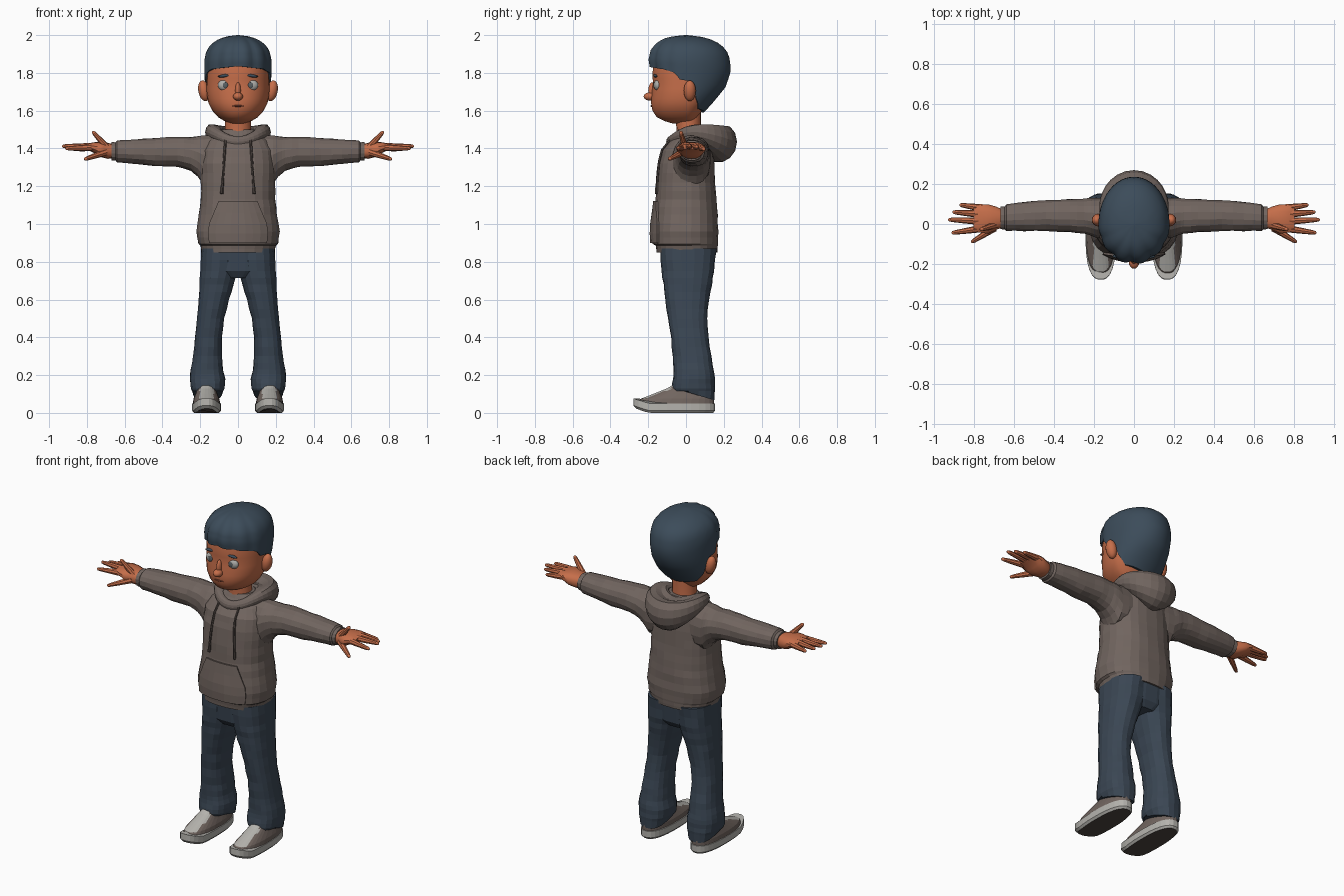
import bpy, bmesh, math
from mathutils import Vector, Matrix

if "Cube" in bpy.data.objects:
    bpy.data.objects.remove(bpy.data.objects["Cube"])

def material(name, rgb):
    m = bpy.data.materials.new(name)
    m.diffuse_color = (*rgb, 1)
    m.use_nodes = True
    m.node_tree.nodes["Principled BSDF"].inputs["Base Color"].default_value = m.diffuse_color
    return m

SKIN = material("skin", (0.56, 0.155, 0.068))
CLOTH = material("taupe_cloth", (0.165, 0.13, 0.115))
CORD = material("dark_taupe", (0.08, 0.062, 0.055))
DENIM = material("denim", (0.043, 0.062, 0.088))
HAIR = material("hair_blue", (0.045, 0.072, 0.102))
SOLE = material("light_grey", (0.46, 0.45, 0.42))
EYE = material("eye_grey", (0.42, 0.42, 0.40))
IRIS = material("iris_dark", (0.10, 0.12, 0.13))
LIP = material("mouth_brown", (0.22, 0.055, 0.03))

def finish(name, bm, mats, smooth=False):
    bmesh.ops.recalc_face_normals(bm, faces=bm.faces)
    me = bpy.data.meshes.new(name)
    bm.to_mesh(me)
    bm.free()
    for m in mats:
        me.materials.append(m)
    if smooth:
        for f in me.polygons:
            f.use_smooth = True
        me.set_sharp_from_angle(angle=math.radians(40))
    ob = bpy.data.objects.new(name, me)
    bpy.context.collection.objects.link(ob)
    return ob

def skin_rings(bm, rings, loop=False):
    """Bridge equal-length lists of points with quads, capping open ends."""
    vs = [[bm.verts.new(p) for p in r] for r in rings]
    n = len(vs[0])
    pairs = list(zip(vs, vs[1:])) + ([(vs[-1], vs[0])] if loop else [])
    for a, b in pairs:
        for j in range(n):
            k = (j + 1) % n
            bm.faces.new((a[j], a[k], b[k], b[j]))
    if not loop:
        bm.faces.new(vs[0])
        bm.faces.new(vs[-1])
    return vs

def loft(name, rings, mats, n=18, p=2.4, axis='Z', mid=None, sub=2, s=1, wrinkle=0, smooth=False, tweak=None):
    """rings: (height, a0, a1, b0, b1) superellipse extents along an axis."""
    full = []
    for r, q in zip(rings, rings[1:]):
        full += [[u + (v - u) * i / sub for u, v in zip(r, q)] for i in range(sub)]
    full.append(list(rings[-1]))
    out = []
    for h, a0, a1, b0, b1 in full:
        pts, cb = [], (b0 + b1) / 2 if mid is None else mid
        for j in range(n):
            t = 2 * math.pi * (j + 0.5) / n
            c, d = math.cos(t), math.sin(t)
            f = 1 + wrinkle * math.sin(h * 47 + 3 * t) * math.sin(h * 19 - 2 * t + 1)
            a = (a0 + a1) / 2 + (a1 - a0) / 2 * math.copysign(abs(c) ** (2 / p), c) * f
            b = cb + (b1 - cb if d > 0 else cb - b0) * math.copysign(abs(d) ** (2 / p), d) * f
            v = Vector((a, b, h) if axis == 'Z' else (h, a, b))
            v.x *= s
            pts.append(v)
        out.append(pts)
    bm = bmesh.new()
    vs = skin_rings(bm, out)
    if tweak:
        tweak(bm, vs)
    return finish(name, bm, mats, smooth)

def tube(name, pts, radii, mat, n=8, s=1):
    pts = [Vector((x * s, y, z)) for x, y, z in pts]
    rings = []
    for i, c in enumerate(pts):
        d = pts[min(i + 1, len(pts) - 1)] - pts[max(i - 1, 0)]
        q = d.to_track_quat('Z', 'Y')
        rings.append([c + q @ Vector((math.cos(2 * math.pi * j / n), math.sin(2 * math.pi * j / n), 0)) * radii[i]
                      for j in range(n)])
    bm = bmesh.new()
    skin_rings(bm, rings)
    return finish(name, bm, [mat], True)

def blob(name, loc, scale, mat, rot=0):
    bm = bmesh.new()
    bmesh.ops.create_uvsphere(bm, u_segments=16, v_segments=10, radius=1)
    bm.transform(Matrix.Translation(loc) @ Matrix.Rotation(rot, 4, 'Y') @ Matrix.Diagonal((*scale, 1)))
    return finish(name, bm, [mat], True)

def front_y(ob, x, z):
    hit, loc, _, _ = ob.ray_cast(Vector((x, -1, z)), Vector((0, 1, 0)))
    return loc.y if hit else -0.1

# Hoodie body
torso = loft("hoodie_body", [(h, -w, w, y0, y1) for h, w, y0, y1 in [
    (0.85, .193, -.158, .165), (0.885, .2, -.162, .168), (0.895, .212, -.178, .17), (0.96, .222, -.182, .172),
    (1.05, .208, -.172, .168), (1.13, .198, -.162, .162), (1.22, .197, -.157, .155), (1.32, .2, -.147, .15),
    (1.39, .192, -.128, .145), (1.44, .165, -.09, .13), (1.475, .12, -.06, .12), (1.5, .085, -.045, .1)]],
    [CLOTH], n=24, wrinkle=.012)

# Neck and head
loft("neck", [(1.42, -.08, .08, -.055, .085), (1.5, -.07, .07, -.05, .08), (1.62, -.072, .072, -.06, .08)],
     [SKIN], p=2, smooth=True)
head = loft("head", [(h, -w, w, y0, y1) for h, w, y0, y1 in [
    (1.532, .035, -.07, .03), (1.545, .072, -.115, .05), (1.565, .105, -.155, .062), (1.6, .137, -.178, .085),
    (1.64, .157, -.186, .115), (1.69, .166, -.182, .15), (1.74, .167, -.176, .18), (1.8, .167, -.178, .2),
    (1.86, .162, -.17, .2), (1.92, .13, -.14, .17)]], [SKIN], n=32, p=2.15, mid=0, smooth=True)

# Hair shell with a hairline that drops behind the ears
def lerp(table, x):
    for a, b in zip(table, table[1:]):
        if x <= b[0]:
            t = max(0, (x - a[0]) / (b[0] - a[0]))
            return [u + (v - u) * t for u, v in zip(a, b)][1:]
    return table[-1][1:]

LINE = [(0, 1.835), (50, 1.82), (72, 1.8), (80, 1.765), (98, 1.755), (108, 1.67), (125, 1.61), (180, 1.59)]
SHAPE = [(1.58, .128, .17, .085), (1.65, .167, .18, .15), (1.73, .175, .185, .213), (1.81, .178, .188, .237),
         (1.87, .178, .198, .233), (1.92, .166, .187, .215), (1.955, .14, .16, .178), (1.98, .1, .122, .125),
         (1.993, .06, .075, .075), (2.0, .006, .006, .006)]
rings = []
for i in range(-1, 15):
    ring = []
    for j in range(72):
        a = 2 * math.pi * j / 72
        low = lerp(LINE, abs((math.degrees(a) + 180) % 360 - 180))[0]
        z = low + (2.0 - low) * math.sin(max(i, 0) / 14 * math.pi / 2)
        rx, yf, yb = lerp(SHAPE, z)
        w = max(0, math.cos(a) + .15)
        f = (1 + .07 * w * (abs(math.sin(5.5 * a + .4)) - .75)) * (.86 if i < 0 else 1)
        ring.append((rx * math.sin(a) * f, -math.cos(a) * (yf if math.cos(a) > 0 else yb) * f, z))
    rings.append(ring)
bm = bmesh.new()
skin_rings(bm, rings)
finish("hair", bm, [HAIR], True)

bpy.context.view_layer.update()

# Nose and mouth
blob("nose_tip", (0, -.192, 1.675), (.026, .032, .022), SKIN)
blob("nose_bridge", (0, -.178, 1.705), (.015, .022, .045), SKIN)
blob("mouth", (0, front_y(head, 0, 1.625), 1.625), (.03, .005, .005), LIP)

# Hood: a closed roll, thin at the throat and heavy at the back
rings = []
for i in range(32):
    a = 2 * math.pi * i / 32
    k, sn = (1 - math.cos(a)) / 2, math.sin(a)
    r, h = .025 + .03 * k + .045 * k ** 3, .03 + .02 * k + .06 * k ** 3
    ring = []
    for j in range(14):
        b = 2 * math.pi * j / 14
        d = .125 + .0 * k + r * math.cos(b)
        dent = .05 * k ** 2 * math.exp(-((b - 1.75) / .55) ** 2)
        ring.append((d * sn, .045 - d * math.cos(a), 1.435 + .052 * sn * sn + h * math.sin(b) - dent))
    rings.append(ring)
bm = bmesh.new()
skin_rings(bm, rings, True)
finish("hood", bm, [CLOTH])

# Front pocket, laid on the hoodie body
bm = bmesh.new()
grid = []
for z, w in [(.9, .15), (.95, .155), (1.0, .15), (1.06, .125), (1.12, .1)]:
    grid.append([bm.verts.new((w * t / 4, front_y(torso, w * t / 4, z) - .004, z)) for t in range(-4, 5)])
for a, b in zip(grid, grid[1:]):
    for j in range(8):
        bm.faces.new((a[j], a[j + 1], b[j + 1], b[j]))
pocket = finish("pocket", bm, [CLOTH])
mod = pocket.modifiers.new("thickness", 'SOLIDIFY')
mod.thickness, mod.offset = .016, 0

# Waist of the trousers
loft("trouser_waist", [(.715, -.1, .1, -.1, .12), (.75, -.19, .19, -.125, .145), (.87, -.19, .19, -.135, .158)],
     [DENIM], n=24, p=2.6)

def slope_hem(bm, vs):
    for v in vs[0]:
        v.co.z = .1 - .3 * (v.co.y - .04)

def paint_shoe(bm, vs):
    bm.normal_update()
    for f in bm.faces:
        c = f.calc_center_median()
        if c.z > .07 and c.y < -.07 and abs(abs(c.x) - .165) < .036:
            f.material_index = 1

def paint_sole(bm, vs):
    for f in bm.faces:
        f.material_index = 1 if f.calc_center_median().z < .002 else 0
    for v in bm.verts:
        v.co.z += .35 * max(0, -.2 - v.co.y)

for s, side in ((1, "left"), (-1, "right")):
    # Face details
    blob(side + "_ear", (s * .18, .02, 1.705), (.03, .032, .056), SKIN, s * .2)
    ey = front_y(head, s * .07, 1.735)
    blob(side + "_eye", (s * .07, ey + .012, 1.735), (.037, .02, .03), EYE)
    blob(side + "_iris", (s * .067, ey - .006, 1.735), (.014, .004, .016), IRIS)
    blob(side + "_brow", (s * .07, front_y(head, s * .07, 1.785) + .002, 1.785), (.037, .012, .008), HAIR, s * .12)
    # Sleeve and cuff
    loft(side + "_sleeve", [(.1, -.07, .13, 1.21, 1.475), (.185, -.07, .132, 1.205, 1.468),
        (.215, -.06, .13, 1.25, 1.464), (.25, -.05, .128, 1.282, 1.462), (.32, -.042, .125, 1.302, 1.462),
        (.44, -.036, .12, 1.306, 1.456), (.55, -.036, .112, 1.318, 1.448), (.64, -.034, .1, 1.326, 1.443),
        (.648, -.026, .088, 1.335, 1.433), (.67, -.026, .088, 1.335, 1.433)],
        [CLOTH], n=16, p=2.2, axis='X', s=s, wrinkle=.03)
    # Hand
    loft(side + "_palm", [(.65, -.015, .07, 1.35, 1.42), (.69, -.03, .088, 1.345, 1.43),
        (.73, -.05, .1, 1.355, 1.435), (.77, -.045, .1, 1.38, 1.432), (.805, -.035, .085, 1.395, 1.422)],
        [SKIN], n=14, p=2.4, axis='X', s=s, smooth=True)
    for finger, a, b in [("little", (.76, .08, 1.405), (.875, .096, 1.395)), ("ring", (.78, .05, 1.41), (.91, .06, 1.405)),
                         ("middle", (.78, .015, 1.41), (.932, .022, 1.412)), ("index", (.76, -.022, 1.405), (.915, -.045, 1.4)),
                         ("lower", (.7, -.02, 1.38), (.815, -.092, 1.342)), ("thumb", (.69, -.005, 1.4), (.77, -.028, 1.49))]:
        a, b = Vector(a), Vector(b)
        tube(side + "_" + finger + "_finger", [a.lerp(b, t) for t in (0, .5, .88, .97, 1)],
             (.019, .015, .011, .008, .003), SKIN, s=s)
    # Hood cord
    cord = [(.066 + .02 * t, 1.45 - .29 * t) for t in (0, .2, .4, .6, .8, .93, 1)]
    tube(side + "_cord", [(x, front_y(torso, s * x, z) - .005, z) for x, z in cord],
         (.007,) * 5 + (.009, .009), CORD, 6, s)
    # Trouser leg
    loft(side + "_trouser_leg", [(.1, .085, .238, -.07, .15), (.13, .07, .25, -.076, .155), (.18, .068, .257, -.07, .152),
        (.23, .078, .25, -.066, .145), (.3, .084, .238, -.07, .135), (.4, .085, .228, -.08, .118),
        (.5, .072, .217, -.095, .112), (.6, .047, .209, -.11, .122), (.68, .022, .204, -.12, .136),
        (.75, .0, .201, -.128, .15), (.87, -.01, .195, -.138, .16)],
        [DENIM], n=18, s=s, wrinkle=.025, tweak=slope_hem)
    # Shoe
    loft(side + "_shoe_sole", [(0, .1, .232, -.265, .145), (.012, .09, .243, -.28, .155), (.05, .09, .243, -.278, .155)],
         [SOLE, CORD], n=28, p=2.5, sub=1, s=s, tweak=paint_sole)
    loft(side + "_shoe_upper", [(.045, .094, .24, -.27, .15), (.075, .098, .236, -.24, .15), (.1, .108, .226, -.175, .145),
        (.13, .118, .215, -.1, .14), (.16, .125, .21, -.05, .13)], [CLOTH, SOLE], n=28, s=s, tweak=paint_shoe)
